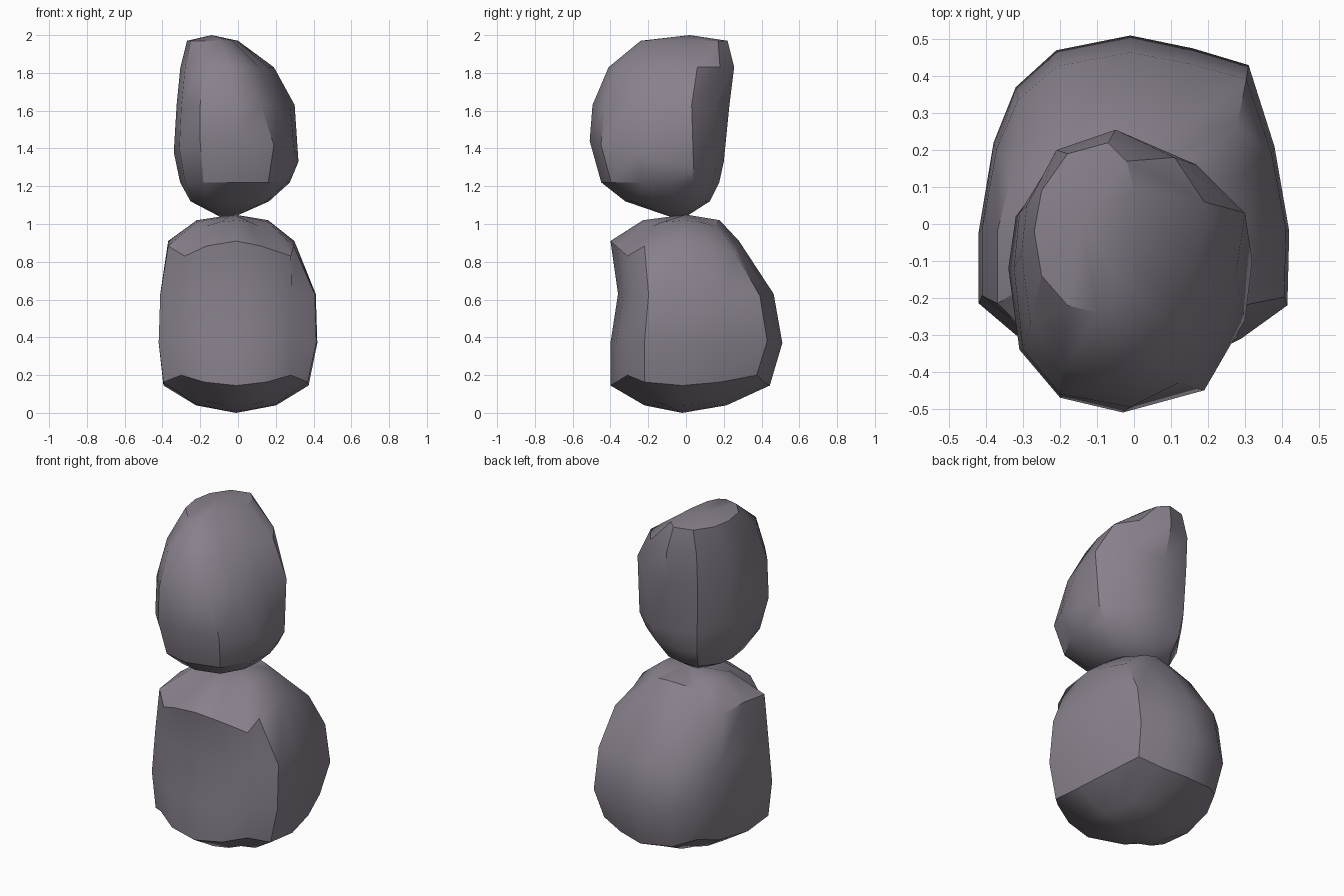
import bpy, bmesh, math

if "Cube" in bpy.data.objects:
    bpy.data.objects.remove(bpy.data.objects["Cube"])

stone = bpy.data.materials.new("dusty_mauve_stone")
stone.diffuse_color = (0.25, 0.22, 0.265, 1)
stone.use_nodes = True
stone.node_tree.nodes["Principled BSDF"].inputs["Base Color"].default_value = stone.diffuse_color


def loft_rock(name, rings, bottom, top, angle):
    """Closed rock skinned through rings of equal length with a tip at each end."""
    bm = bmesh.new()
    loops = [[bm.verts.new(p) for p in ring] for ring in rings]
    n = len(loops[0])
    lo, hi = bm.verts.new(bottom), bm.verts.new(top)
    for i in range(n):
        j = (i + 1) % n
        for a, b in zip(loops, loops[1:]):
            bm.faces.new((a[i], a[j], b[j], b[i]))
        bm.faces.new((lo, loops[0][j], loops[0][i]))
        bm.faces.new((hi, loops[-1][i], loops[-1][j]))
    bmesh.ops.recalc_face_normals(bm, faces=bm.faces)
    mesh = bpy.data.meshes.new(name)
    bm.to_mesh(mesh)
    bm.free()
    mesh.materials.append(stone)
    obj = bpy.data.objects.new(name, mesh)
    bpy.context.collection.objects.link(obj)
    bpy.ops.object.select_all(action='DESELECT')
    obj.select_set(True)
    bpy.context.view_layer.objects.active = obj
    bpy.ops.object.shade_smooth_by_angle(angle=math.radians(angle))
    return obj


# Lower rock: boxy plan, every fourth point is a corner
base_plan = [(-.32, -.30), (-.19, -.37), (-.01, -.40), (.17, -.37),
             (.29, -.31), (.415, -.22), (.42, -.02), (.38, .21),
             (.31, .43), (.16, .475), (-.01, .51), (-.21, .47),
             (-.32, .37), (-.38, .22), (-.42, -.02), (-.42, -.215)]
# z at side middles, z at corners, scale of -x, +x, -y, +y
base_levels = [(.04, .06, .53, .48, .55, .42),
               (.145, .20, .94, .89, 1.0, .87),
               (.37, .38, 1.0, 1.0, 1.0, 1.0),
               (.63, .62, .98, .98, .90, .91),
               (.91, .83, .88, .71, 1.0, .55),
               (1.02, .99, .52, .38, .57, .35)]
base_rings = []
for zm, zc, xn, xp, yn, yp in base_levels:
    ring = []
    for k, (x, y) in enumerate(base_plan):
        corner = (abs(k % 4 - 2) / 2) ** 1.6
        x *= xp if x > 0 else xn
        y *= yp if y > 0 else yn
        # keep the right-hand corners full where the top leans in
        if k in (4, 8) and zm in (.91, .145):
            x = .28
            if k == 8 and zm == .91:
                y = .27
        ring.append((x, y, zm + (zc - zm) * corner))
    base_rings.append(ring)
loft_rock("lower_rock", base_rings, (-.01, -.02, 0), (-.02, 0, 1.05), 32)

# Upper rock: bulging waist, sloping right side, top leaning back and left
waist = [(-.03, -.51), (.19, -.45), (.30, -.26), (.32, -.10), (.28, .04), (.13, .16),
         (-.05, .20), (-.20, .18), (-.32, .02), (-.34, -.12), (-.31, -.34), (-.20, -.47)]
chest = [(-.01, -.495), (.12, -.43), (.21, -.31), (.275, -.14), (.30, .03), (.17, .16),
         (-.03, .23), (-.21, .19), (-.31, .03), (-.325, -.12), (-.30, -.34), (-.20, -.46)]
shoulder = [(-.04, -.41), (.05, -.37), (.11, -.28), (.16, -.12), (.19, .06), (.11, .18),
            (-.05, .255), (-.21, .20), (-.29, .05), (-.305, -.08), (-.28, -.27), (-.19, -.39)]
crown = [(-.10, -.24), (-.06, -.22), (-.03, -.16), (-.01, -.04), (0, .09), (-.02, .17),
         (-.07, .22), (-.18, .19), (-.25, .09), (-.27, -.02), (-.25, -.14), (-.18, -.22)]


def tapered(z, s, cx, cy):
    """Waist outline shrunk about a point, for the underside."""
    return [(cx + (x - cx) * s, cy + (y - cy) * s, z) for x, y in waist]


# the waist rim dips towards the back right
rim = [(x, y, z) for (x, y), z in zip(
    waist, (1.44, 1.42, 1.37, 1.33, 1.30, 1.30, 1.33, 1.36, 1.38, 1.38, 1.40, 1.43))]
upper_rings = [tapered(1.12, .63, -.10, 0), tapered(1.22, .88, -.06, 0), rim]
upper_rings += [[(x, y, z) for x, y in plan]
                for plan, z in ((chest, 1.63), (shoulder, 1.83), (crown, 1.97))]
loft_rock("upper_rock", upper_rings, (-.06, -.03, 1.02), (-.14, .02, 2.0), 32)
